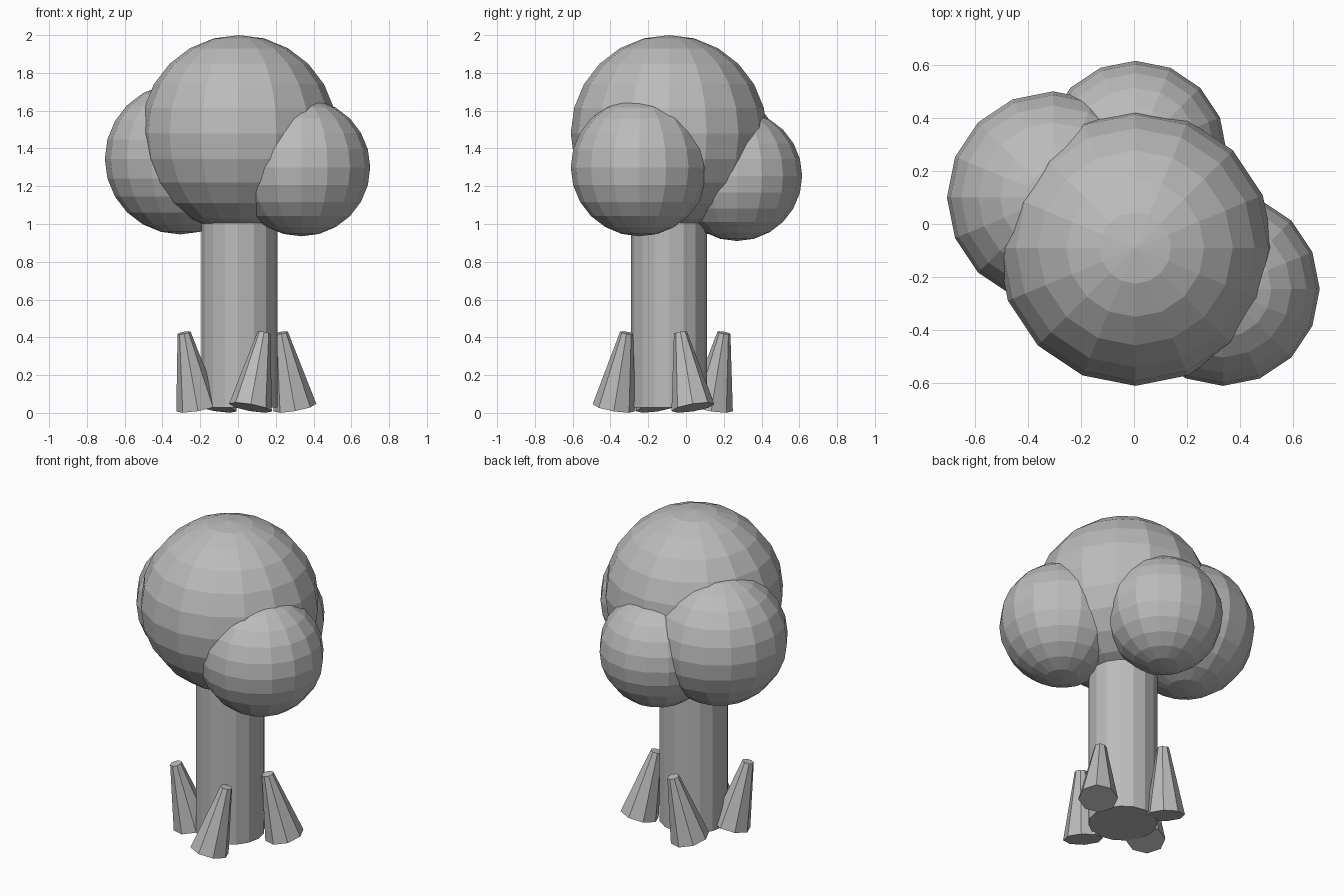
import bpy
import math
from mathutils import Vector

cube = bpy.data.objects.get("Cube")
if cube:
    bpy.data.objects.remove(cube, do_unlink=True)

grey = bpy.data.materials.new("plain_grey")
grey.use_nodes = True
grey.diffuse_color = (0.5, 0.5, 0.5, 1)
grey.node_tree.nodes["Principled BSDF"].inputs["Base Color"].default_value = (0.5, 0.5, 0.5, 1)


def finish(name):
    obj = bpy.context.object
    obj.name = name
    obj.data.materials.append(grey)
    return obj


def foliage(name, centre, radius):
    bpy.ops.mesh.primitive_uv_sphere_add(segments=16, ring_count=12, radius=radius, location=centre)
    finish(name)


# Leaf clusters: one large crown and three smaller ones around it
foliage("main_crown", (0.005, -0.09, 1.48), 0.52)
foliage("front_left_crown", (0.335, -0.245, 1.30), 0.365)
foliage("back_right_crown", (-0.305, 0.10, 1.345), 0.40)
foliage("back_crown", (0.005, 0.27, 1.255), 0.345)

# Trunk, with its top hidden inside the crown
axis = Vector((0.008, -0.09, 0))
bottom, top = 0.028, 1.25
bpy.ops.mesh.primitive_cylinder_add(vertices=16, radius=0.2, depth=top - bottom,
                                    location=axis + Vector((0, 0, (top + bottom) / 2)))
finish("trunk")

# Four tapered roots around the trunk, leaning alternately
for i in range(4):
    angle = math.radians(20 + 90 * i)
    place = axis + Vector((0.274 * math.cos(angle), 0.274 * math.sin(angle), 0.226))
    side = 1 if i % 2 == 0 else -1
    lean = Vector((-0.072 * side, -0.066 * side, 0.396))
    bpy.ops.mesh.primitive_cone_add(vertices=8, radius1=0.115, radius2=0.035,
                                    depth=lean.length, location=place)
    root = finish(f"root_{i + 1}")
    root.rotation_mode = 'QUATERNION'
    root.rotation_quaternion = Vector((0, 0, 1)).rotation_difference(lean)
